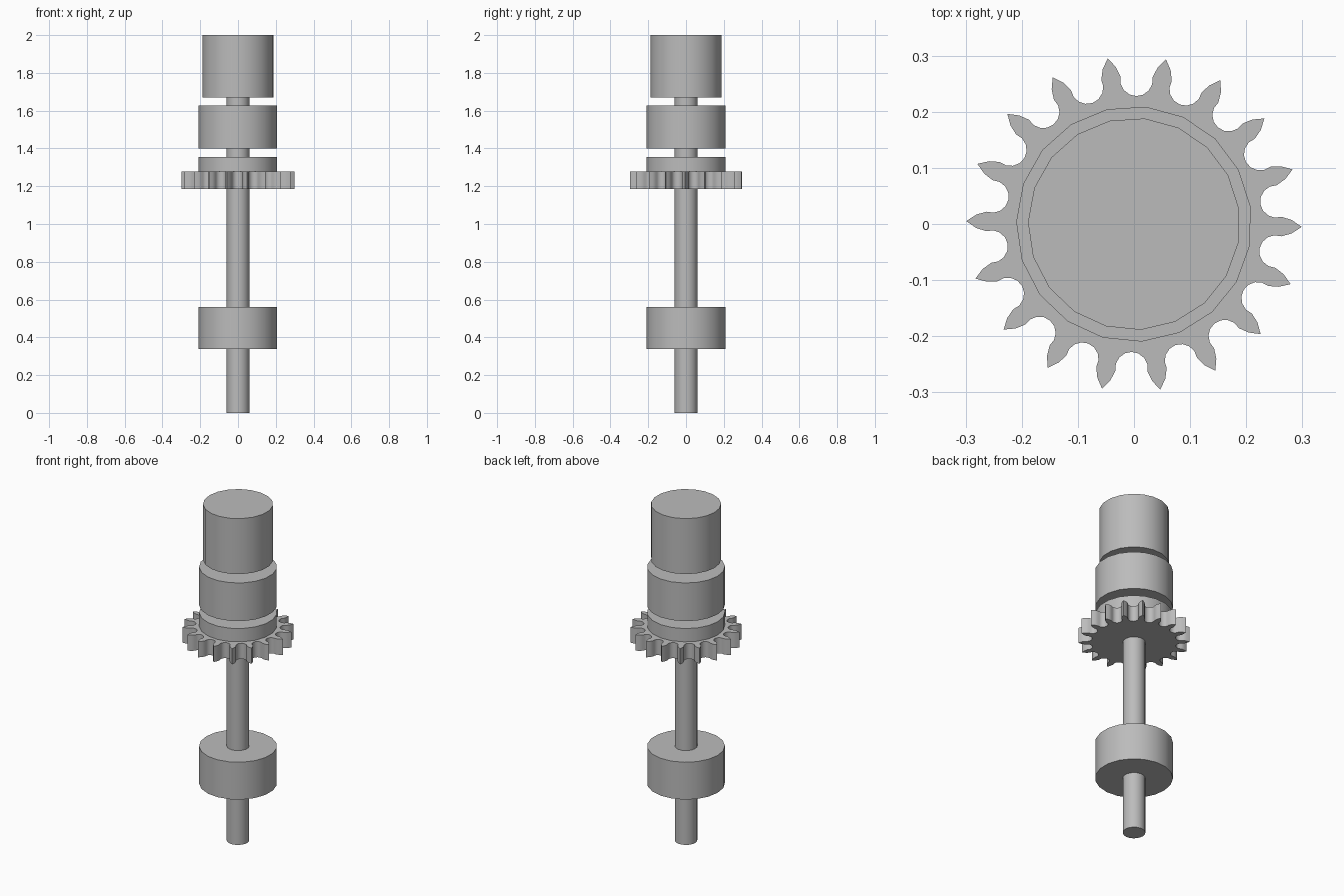
import bpy, bmesh
from math import sin, cos, radians
from mathutils import Vector, Matrix

cube = bpy.data.objects.get("Cube")
if cube:
    bpy.data.objects.remove(cube, do_unlink=True)

steel = bpy.data.materials.new("grey steel")
steel.use_nodes = True
grey = (0.5, 0.5, 0.5, 1)
steel.diffuse_color = grey
steel.node_tree.nodes["Principled BSDF"].inputs["Base Color"].default_value = grey


def polar(r, deg):
    return Vector((r * cos(radians(deg)), r * sin(radians(deg)), 0))


def extrude_profile(name, points, bottom, top):
    """Closed outline extruded from bottom to top, with sharp edges kept."""
    bm = bmesh.new()
    face = bm.faces.new([bm.verts.new((p.x, p.y, bottom)) for p in points])
    moved = bmesh.ops.extrude_face_region(bm, geom=[face])["geom"]
    verts = [v for v in moved if isinstance(v, bmesh.types.BMVert)]
    bmesh.ops.translate(bm, verts=verts, vec=(0, 0, top - bottom))
    bmesh.ops.recalc_face_normals(bm, faces=bm.faces)
    mesh = bpy.data.meshes.new(name)
    bm.to_mesh(mesh)
    bm.free()
    mesh.materials.append(steel)
    obj = bpy.data.objects.new(name, mesh)
    bpy.context.collection.objects.link(obj)
    bpy.ops.object.select_all(action="DESELECT")
    obj.select_set(True)
    bpy.context.view_layer.objects.active = obj
    bpy.ops.object.shade_smooth_by_angle(angle=radians(30))
    return obj


def disc(name, radius, bottom, top, sides=19):
    points = [polar(radius, 179 + 360 * i / sides) for i in range(sides)]
    return extrude_profile(name, points, bottom, top)


# Shaft and the cylinders it carries
disc("shaft", 0.061, 0, 1.99)
disc("lower_bearing", 0.21, 0.339, 0.561)
disc("sprocket_hub", 0.21, 1.277, 1.356)
disc("upper_bearing", 0.21, 1.40, 1.627)
disc("top_drum", 0.189, 1.67, 2.0)

# Sprocket: pointed teeth separated by round roller seats
TEETH = 18
pitch = 360 / TEETH
outline = []
for i in range(TEETH):
    angle = -1 + i * pitch
    turn = Matrix.Rotation(radians(angle), 3, "Z")
    outline += [turn @ Vector(p) for p in ((0.281, -0.012, 0), (0.299, 0, 0), (0.281, 0.012, 0))]
    seat_angle = angle + pitch / 2
    centre = polar(0.257, seat_angle)
    outline += [centre + polar(0.029, seat_angle - a) for a in range(80, 281, 25)][::1]
sprocket = extrude_profile("sprocket", outline, 1.184, 1.277)
